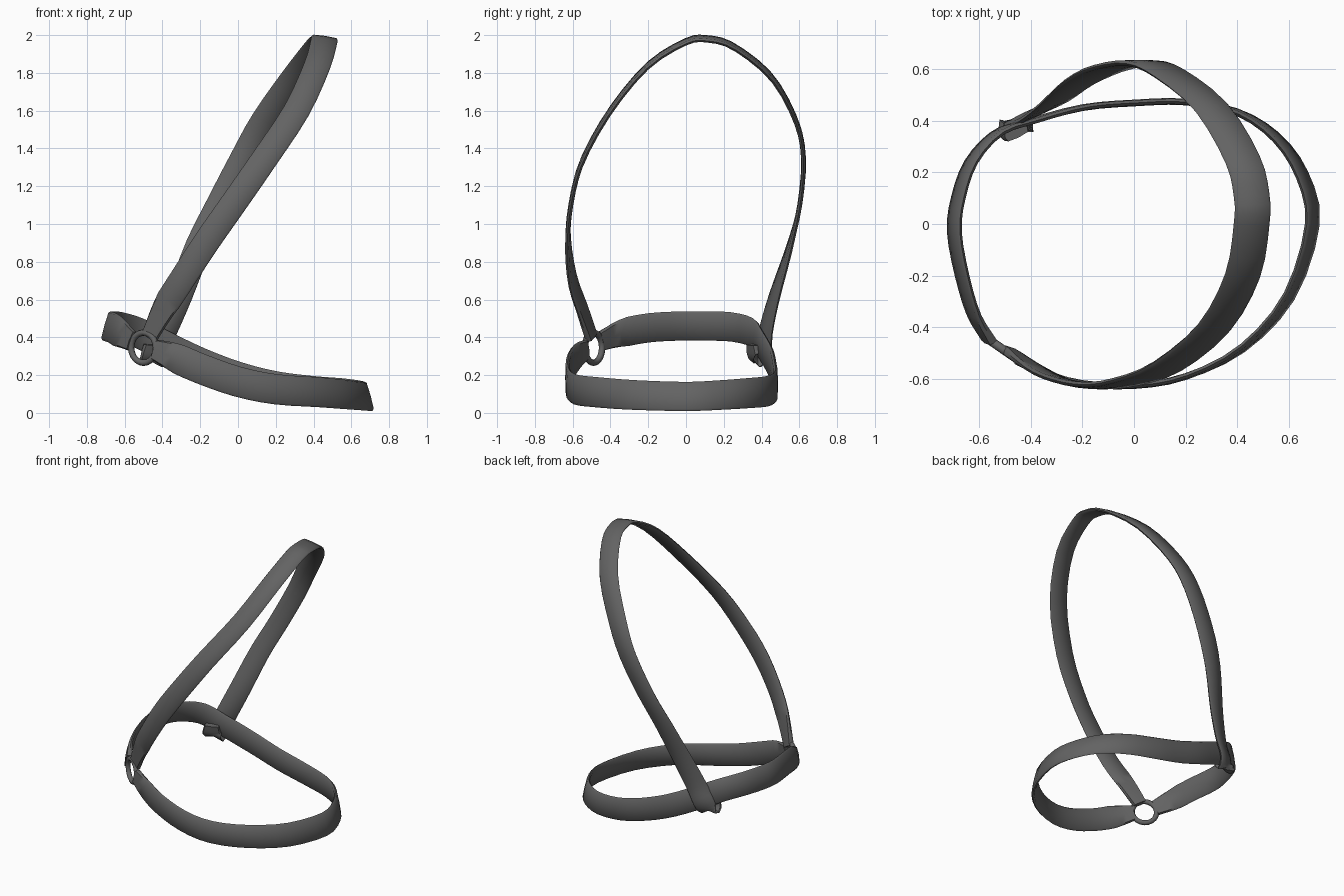
import bpy, bmesh, math
from mathutils import Vector, Matrix

cube = bpy.data.objects.get("Cube")
if cube:
    bpy.data.objects.remove(cube, do_unlink=True)

# One dark material for straps and hardware
leather = bpy.data.materials.new("dark_grey_leather")
leather.use_nodes = True
colour = (0.125, 0.125, 0.125, 1)
leather.diffuse_color = colour
shader = leather.node_tree.nodes["Principled BSDF"]
shader.inputs["Base Color"].default_value = colour
shader.inputs["Roughness"].default_value = 0.7


def smooth_path(points, steps=3):
    """Catmull-Rom curve through the points."""
    pts = [Vector(p) for p in points]
    pts = [2 * pts[0] - pts[1]] + pts + [2 * pts[-1] - pts[-2]]
    out = []
    for a, b, c, d in zip(pts, pts[1:], pts[2:], pts[3:]):
        for s in range(steps):
            t = s / steps
            out.append(b + (c - a) * t / 2
                       + (a - b * 2.5 + c * 2 - d / 2) * t ** 2
                       + (b * 3 - a - c * 3 + d) * t ** 3 / 2)
    return out + [pts[-2]]


def finish(name, bm):
    bmesh.ops.recalc_face_normals(bm, faces=bm.faces)
    mesh = bpy.data.meshes.new(name)
    bm.to_mesh(mesh)
    bm.free()
    mesh.materials.append(leather)
    obj = bpy.data.objects.new(name, mesh)
    bpy.context.collection.objects.link(obj)
    bpy.ops.object.select_all(action='DESELECT')
    obj.select_set(True)
    bpy.context.view_layer.objects.active = obj
    bpy.ops.object.shade_smooth_by_angle(angle=math.radians(50))
    return obj


def strap(name, points, hint, width, thick, taper_start, taper_end):
    """Sweep a rounded flat section; hint(p) gives the width direction."""
    path = smooth_path(points)
    last = len(path) - 1
    section = [(-1, 0), (-.88, .8), (0, 1), (.88, .8),
               (1, 0), (.88, -.8), (0, -1), (-.88, -.8)]
    bm = bmesh.new()
    rings = []
    for i, p in enumerate(path):
        tangent = (path[min(i + 1, last)] - path[max(i - 1, 0)]).normalized()
        across = hint(p)
        across = (across - tangent * across.dot(tangent)).normalized()
        normal = tangent.cross(across)
        # Folded ends are narrower and thicker
        near = min(i if taper_start else last, last - i if taper_end else last)
        k = min(1, near / 4)
        w = width / 2 * (.68 + .32 * k)
        h = thick / 2 * (1.6 - .6 * k)
        rings.append([bm.verts.new(p + across * w * a + normal * h * b)
                      for a, b in section])
    for r, s in zip(rings, rings[1:]):
        for j in range(len(section)):
            n = (j + 1) % len(section)
            bm.faces.new((r[j], r[n], s[n], s[j]))
    bm.faces.new(rings[0])
    bm.faces.new(rings[-1])
    return finish(name, bm)


# Lower strap: runs from the ring, around the loop and back to the ring
lower_path = [
    (-.44, -.53, .335), (-.35, -.575, .3), (-.2, -.617, .235),
    (0, -.625, .165), (.2, -.59, .125), (.42, -.48, .11), (.6, -.28, .095),
    (.69, 0, .087), (.65, .19, .095), (.55, .335, .105), (.4, .432, .115),
    (.2, .472, .14), (0, .468, .19), (-.2, .45, .265), (-.4, .397, .36),
    (-.53, .35, .425), (-.63, .24, .455), (-.68, .1, .46), (-.695, -.03, .46),
    (-.665, -.2, .45), (-.62, -.35, .42), (-.56, -.45, .38)]
strap("lower_strap", lower_path, lambda p: Vector((-.4 * p.x, 0, 1)),
      .16, .026, True, True)

# Upper strap: rises from the ring, arches over, wraps the lower strap
upper_path = [
    (-.47, -.5, .4), (-.395, -.55, .55), (-.3, -.6, .7), (-.17, -.625, .9),
    (-.03, -.61, 1.1), (.13, -.55, 1.33), (.31, -.4, 1.6), (.42, -.2, 1.84),
    (.455, 0, 1.965), (.455, .11, 1.98), (.42, .25, 1.94), (.3, .45, 1.78),
    (.14, .58, 1.55), (.03, .622, 1.35), (-.1, .602, 1.1), (-.21, .55, .88),
    (-.31, .47, .62), (-.385, .425, .44), (-.43, .415, .34),
    (-.45, .39, .283), (-.46, .36, .3), (-.455, .353, .36)]


def upper_hint(p):
    low = min(1, max(0, (1 - p.z) / .6))
    return Vector((1, math.copysign(.5 * low, p.y), -.15))


strap("upper_strap", upper_path, upper_hint, .14, .026, True, True)

# Joining ring, facing outward at the corner
bm = bmesh.new()
axis = Vector((-.57, -.82, 0)).normalized()
side = axis.cross(Vector((0, 0, 1)))
centre = Vector((-.5, -.49, .345))
segments, sides = 20, 8
loops = []
for i in range(segments):
    a = math.tau * i / segments
    out = side * math.cos(a) + Vector((0, 0, math.sin(a)))
    loop = []
    for j in range(sides):
        b = math.tau * j / sides
        loop.append(bm.verts.new(centre + out * (.08 + .017 * math.cos(b))
                                 + axis * .017 * math.sin(b)))
    loops.append(loop)
for i in range(segments):
    r, s = loops[i], loops[(i + 1) % segments]
    for j in range(sides):
        n = (j + 1) % sides
        bm.faces.new((r[j], r[n], s[n], s[j]))
finish("joining_ring", bm)
